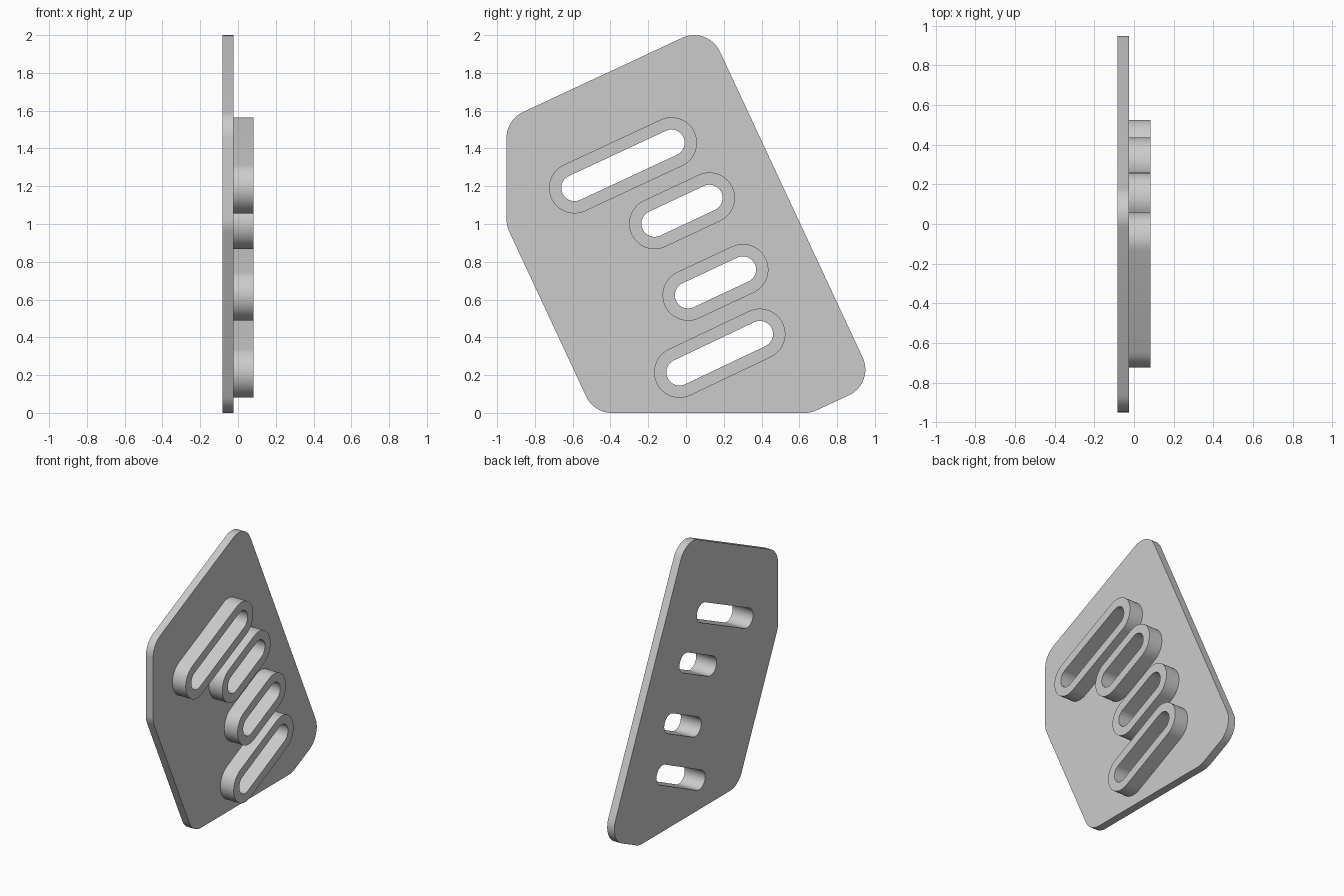
import bpy
import math
from mathutils import Matrix, Vector

if "Cube" in bpy.data.objects:
    bpy.data.objects.remove(bpy.data.objects["Cube"])

grey = bpy.data.materials.new("light grey")
grey.use_nodes = True
grey.diffuse_color = (0.6, 0.6, 0.6, 1)
grey.node_tree.nodes["Principled BSDF"].inputs["Base Color"].default_value = (0.6, 0.6, 0.6, 1)

BACK, FACE, FRONT = -0.083, -0.025, 0.083
CORNER, HOLE, RIM = 0.15, 0.07, 0.135


def rounded(corners, radius, steps=12):
    """Fillet every corner of a counter-clockwise polygon."""
    points = []
    for i, corner in enumerate(corners):
        p = Vector(corner)
        a = (p - Vector(corners[i - 1])).normalized()
        b = (Vector(corners[(i + 1) % len(corners)]) - p).normalized()
        turn = math.acos(a.dot(b))
        start = p - a * radius * math.tan(turn / 2)
        centre = start + Vector((-a.y, a.x)) * radius
        for k in range(steps + 1):
            points.append(centre + Matrix.Rotation(turn * k / steps, 2) @ (start - centre))
    return points


def slot(low, high, radius, steps=24):
    """Outline of a slot with semicircular ends."""
    low, high = Vector(low), Vector(high)
    angle = math.atan2(high.y - low.y, high.x - low.x)
    points = []
    for centre, first in ((high, angle - math.pi / 2), (low, angle + math.pi / 2)):
        for k in range(steps + 1):
            t = first + math.pi * k / steps
            points.append(centre + radius * Vector((math.cos(t), math.sin(t))))
    return points


def slab(name, outlines, x0, x1):
    """Extrude side-view outlines (inner ones become holes) from x0 to x1."""
    curve = bpy.data.curves.new(name, "CURVE")
    curve.dimensions = "2D"
    curve.fill_mode = "BOTH"
    curve.extrude = (x1 - x0) / 2
    for outline in outlines:
        spline = curve.splines.new("POLY")
        spline.points.add(len(outline) - 1)
        for point, co in zip(spline.points, outline):
            point.co = (co.x, co.y, 0, 1)
        spline.use_cyclic_u = True
    obj = bpy.data.objects.new(name, curve)
    bpy.context.collection.objects.link(obj)
    bpy.ops.object.select_all(action="DESELECT")
    obj.select_set(True)
    bpy.context.view_layer.objects.active = obj
    bpy.ops.object.convert(target="MESH")
    obj = bpy.context.object
    obj.name = name
    # Stand the outline up: drawing plane becomes y-z, thickness becomes x
    stand = Matrix(((0, 0, 1, (x0 + x1) / 2), (1, 0, 0, 0), (0, 1, 0, 0), (0, 0, 0, 1)))
    obj.data.transform(stand)
    bpy.ops.object.mode_set(mode="EDIT")
    bpy.ops.mesh.select_all(action="SELECT")
    bpy.ops.mesh.remove_doubles(threshold=0.0001)
    bpy.ops.mesh.normals_make_consistent(inside=False)
    bpy.ops.object.mode_set(mode="OBJECT")
    obj.data.materials.clear()
    obj.data.materials.append(grey)
    bpy.ops.object.shade_smooth_by_angle(angle=math.radians(30))


# Centres of the two rounded ends of each slot, top to bottom
slots = [
    ((-0.59, 1.191), (-0.077, 1.43)),
    ((-0.166, 1.002), (0.124, 1.138)),
    ((0.011, 0.623), (0.301, 0.759)),
    ((-0.034, 0.215), (0.391, 0.417)),
]

# Slanted plate with rounded corners and slot holes
plate = [(-0.488, 0), (0.662, 0), (0.999, 0.157), (0.116, 2.049), (-0.95, 1.552), (-0.95, 0.99)]
slab("plate", [rounded(plate, CORNER)] + [slot(*s, HOLE) for s in slots], BACK, FACE)

# Raised rim around each slot
for number, ends in enumerate(slots, 1):
    slab(f"slot_rim_{number}", [slot(*ends, RIM), slot(*ends, HOLE)], FACE, FRONT)
